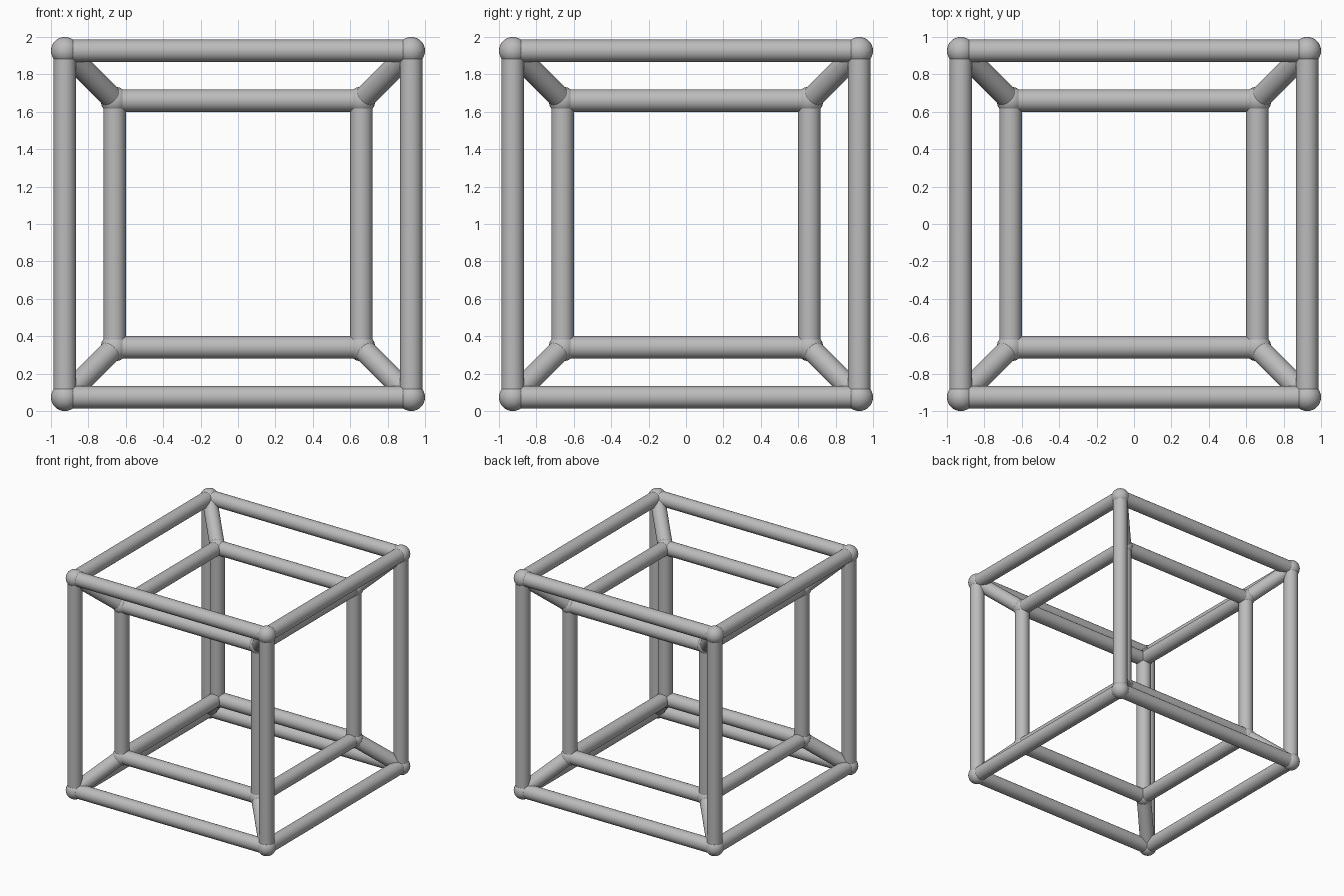
import bpy
import math
from itertools import product
from mathutils import Vector

if "Cube" in bpy.data.objects:
    bpy.data.objects.remove(bpy.data.objects["Cube"], do_unlink=True)

OUTER, INNER = 0.926, 0.66      # half sizes of the two cube frames
ROD, JOINT = 0.06, 0.074        # radii
CENTRE = Vector((0, 0, 1))

grey = bpy.data.materials.new("grey")
grey.use_nodes = True
colour = (0.5, 0.5, 0.5, 1)
grey.diffuse_color = colour
grey.node_tree.nodes["Principled BSDF"].inputs["Base Color"].default_value = colour


def finish(name):
    obj = bpy.context.object
    obj.name = name
    obj.data.materials.append(grey)
    bpy.ops.object.shade_smooth_by_angle(angle=math.radians(40))


def rod(name, a, b):
    span = b - a
    bpy.ops.mesh.primitive_cylinder_add(
        vertices=32, radius=ROD, depth=span.length, location=CENTRE + (a + b) / 2,
        rotation=span.to_track_quat("Z", "Y").to_euler())
    finish(name)


def joint(name, p):
    bpy.ops.mesh.primitive_uv_sphere_add(
        segments=32, ring_count=16, radius=JOINT, location=CENTRE + p)
    finish(name)


corners = [Vector(c) for c in product((-1, 1), repeat=3)]

# Two nested cube frames: a ball at each corner, a rod along each edge
for label, half in (("outer", OUTER), ("inner", INNER)):
    for c in corners:
        joint(label + "_joint", c * half)
        for axis in range(3):
            if c[axis] < 0:
                end = c.copy()
                end[axis] = 1
                rod(label + "_rod", c * half, end * half)

# Diagonal rods joining the frames corner to corner
for c in corners:
    rod("diagonal_rod", c * INNER, c * OUTER)
